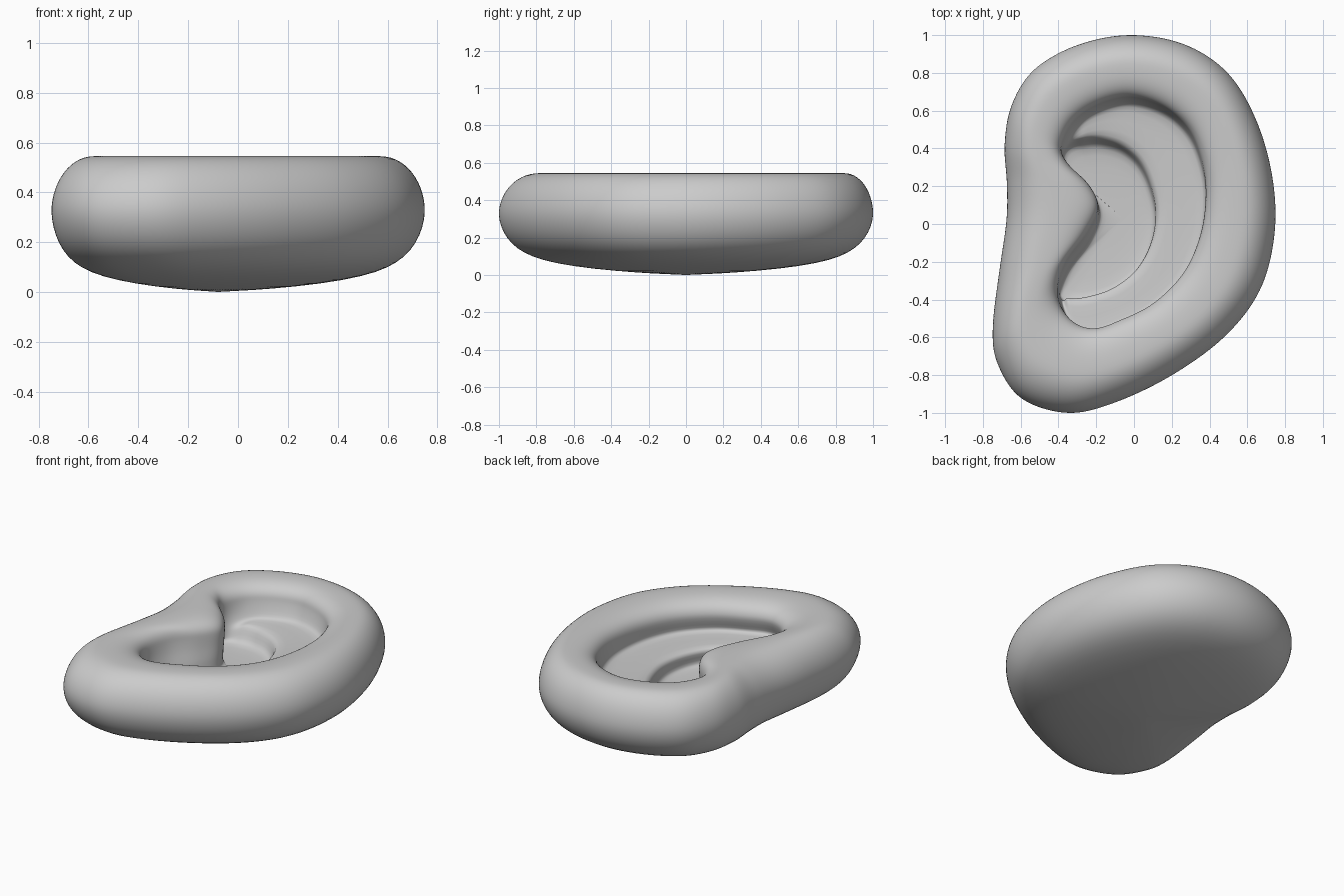
import bpy, bmesh, math
from mathutils import Vector

if "Cube" in bpy.data.objects:
    bpy.data.objects.remove(bpy.data.objects["Cube"])

# Matching outlines in plan view, clockwise from the top
OUTER = [(-.02, 1.003), (.27, .953), (.5, .8), (.65, .55), (.735, .25), (.747, -.05), (.67, -.35),
         (.48, -.6), (.19, -.81), (-.12, -.955), (-.36, -1.003), (-.6, -.925), (-.725, -.74),
         (-.75, -.55), (-.715, -.25), (-.677, .02), (-.675, .22), (-.687, .42), (-.65, .63),
         (-.53, .82), (-.3, .95)]
RIM = [(-.02, .67), (.16, .615), (.29, .5), (.36, .33), (.38, .15), (.35, -.06), (.26, -.26),
       (.1, -.42), (-.08, -.51), (-.2, -.55), (-.3, -.53), (-.38, -.45), (-.405, -.34),
       (-.36, -.2), (-.25, -.05), (-.19, .09), (-.24, .21), (-.35, .32), (-.385, .41),
       (-.32, .54), (-.19, .63)]
STEP = [(-.16, .455), (-.06, .42), (.03, .34), (.09, .21), (.115, .06), (.085, -.1), (.005, -.24),
        (-.12, -.335), (-.24, -.375), (-.31, -.385), (-.35, -.385), (-.38, -.375), (-.39, -.335),
        (-.34, -.22), (-.23, -.07), (-.18, .07), (-.225, .185), (-.335, .295), (-.37, .38),
        (-.31, .44), (-.24, .46)]


def smooth_loop(pts, sub=5):
    """Closed Catmull-Rom curve through the points."""
    p = [Vector(q) for q in pts]
    n, out = len(p), []
    for i in range(n):
        a, b, c, d = p[i - 1], p[i], p[(i + 1) % n], p[(i + 2) % n]
        for k in range(sub):
            t = k / sub
            out.append(.5 * (2 * b + (c - a) * t + (2 * a - 5 * b + 4 * c - d) * t * t
                             + (3 * b - a - 3 * c + d) * t ** 3))
    return out


def blend(a, b, t):
    return [p.lerp(q, t) for p, q in zip(a, b)]


outer, rim, step = (smooth_loop(s) for s in (OUTER, RIM, STEP))
n = len(outer)
back_centre, floor_centre = Vector((-.08, 0)), Vector((-.06, .03))
rings = []


def add(loop, z):
    rings.append([Vector((p.x, p.y, z)) for p in loop])


# Domed back, from its middle to the widest edge
for k, z in [(.25, .012), (.5, .033), (.7, .063), (.82, .097), (.9, .14), (.955, .195), (.988, .26)]:
    add(blend([back_centre] * n, outer, k), z)

# Rounded outer fold, then a squarer inner lip
for i in range(8):
    a = math.radians(i * 90 / 7)
    add(blend(outer, rim, .46 * (1 - math.cos(a))), .32 + .226 * math.sin(a))
for i in range(1, 10):
    b = math.radians(i * 9.6)
    add(blend(outer, rim, .46 + .542 * math.sin(b) ** .72), .425 + .121 * math.cos(b) ** .76)

# Leaning wall, upper floor, step and lower floor; where the two walls meet they merge into one
merge = []
for r, s in zip(rim, step):
    t = min(1, max(0, ((r - s).length - .05) / .1))
    merge.append(t * t * (3 - 2 * t))
floor = [p - Vector((0, .04)) for p in rim]
low = [p - Vector((0, .02 + .02 * m)) for p, m in zip(step, merge)]
# (ring, height) for the stepped part, (fraction, height) for the merged wall
for ring, z, f, zm in [
        (blend(rim, floor, .5), .385, .2, .385), (blend(rim, floor, .92), .352, .4, .35),
        (blend(floor, step, .1), .34, .55, .325), (blend(floor, step, .85), .335, .7, .3),
        (step, .325, .8, .275), (blend(step, low, .5), .28, .9, .25), (low, .235, 1, .232)]:
    wall = blend(rim, low, f)
    rings.append([Vector((*wall[i].lerp(ring[i], merge[i]), zm + (z - zm) * merge[i]))
                  for i in range(n)])
add(blend(low, [floor_centre] * n, .1), .222)
add(blend(low, [floor_centre] * n, .5), .215)

# Loft the rings and close both ends
bm = bmesh.new()
loops = [[bm.verts.new(p) for p in r] for r in rings]
for a, b in zip(loops, loops[1:]):
    for i in range(n):
        j = (i + 1) % n
        bm.faces.new((a[i], a[j], b[j], b[i]))
for loop, mid, z in ((loops[0], back_centre, 0), (loops[-1], floor_centre, .213)):
    c = bm.verts.new((mid.x, mid.y, z))
    for i in range(n):
        bm.faces.new((c, loop[i], loop[(i + 1) % n]))
bmesh.ops.recalc_face_normals(bm, faces=bm.faces)
for f in bm.faces:
    f.smooth = True
mesh = bpy.data.meshes.new("ear")
bm.to_mesh(mesh)
bm.free()
ear = bpy.data.objects.new("ear", mesh)
bpy.context.collection.objects.link(ear)
sub = ear.modifiers.new("smooth", 'SUBSURF')
sub.levels = sub.render_levels = 1
